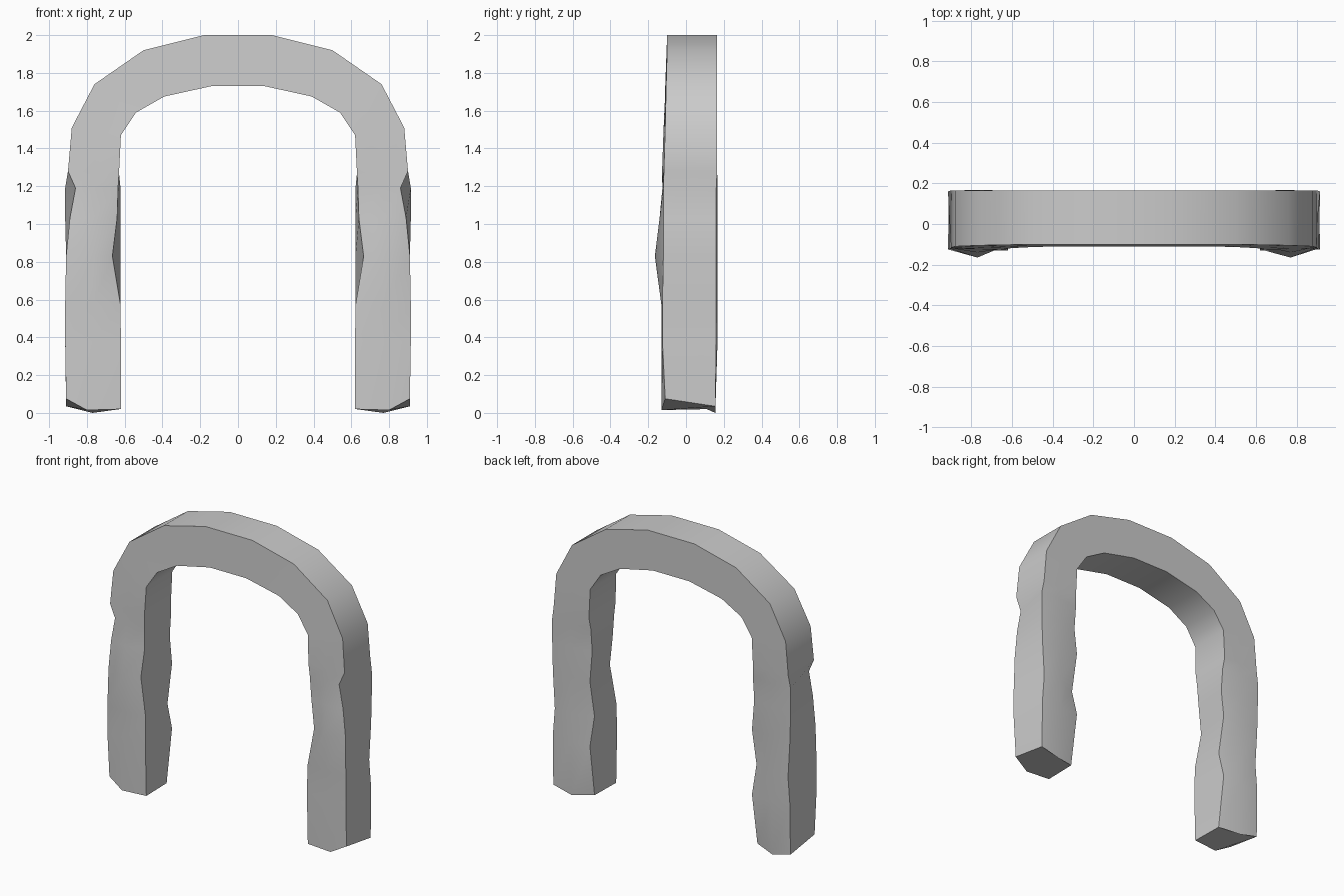
import bpy, bmesh

# Curved arch: (outer x, outer z, inner x, inner z, front y)
arch = [
    (0.18, 2.00, 0.14, 1.73, -0.105), (0.50, 1.92, 0.39, 1.675, -0.105),
    (0.76, 1.74, 0.54, 1.59, -0.11), (0.88, 1.51, 0.62, 1.47, -0.115),
    (0.90, 1.28, 0.63, 1.27, -0.122),
]
# Hewn legs: z, outer front x y, middle front y, inner front x y, inner back y, outer back x
leg = [
    (1.19, 0.860, -0.120, -0.125, 0.635, -0.120, 0.155, 0.915),
    (1.03, 0.890, -0.120, -0.140, 0.640, -0.110, 0.140, 0.915),
    (0.83, 0.910, -0.120, -0.165, 0.665, -0.115, 0.165, 0.910),
    (0.57, 0.915, -0.125, -0.130, 0.622, -0.125, 0.115, 0.895),
    (0.38, 0.915, -0.125, -0.130, 0.620, -0.130, 0.165, 0.910),
]


def arch_ring(ox, oz, ix, iz, f):
    mx, mz = (ox + ix) / 2, (oz + iz) / 2
    return [(ox, f + 0.005, oz), (mx, f, mz), (ix, f - 0.005, iz),
            (ix, 0.165, iz), (mx, 0.165, mz), (ox, 0.165, oz)]


def leg_ring(z, ofx, ofy, mfy, ifx, ify, iby, obx):
    return [(ofx, ofy, z), (0.77, mfy, z), (ifx, ify, z),
            (0.622, iby, z), (0.77, 0.167, z), (obx, 0.16, z)]


# Sections down the right-hand side, ending in a chipped foot
half = [arch_ring(*r) for r in arch] + [leg_ring(*r) for r in leg]
half.append([(0.91, -0.110, 0.075), (0.80, -0.130, 0.015), (0.62, -0.120, 0.02),
             (0.625, 0.110, 0.02), (0.77, 0.155, 0.0), (0.91, 0.155, 0.035)])
mirrored = [[(-x, y, z) for x, y, z in ring] for ring in half]
sections = mirrored[::-1] + half

# Skin the sections into one solid
bm = bmesh.new()
rings = [[bm.verts.new(p) for p in s] for s in sections]
for a, b in zip(rings, rings[1:]):
    for i in range(6):
        j = (i + 1) % 6
        bm.faces.new((a[i], a[j], b[j], b[i]))
for end in (rings[0], rings[-1]):
    bm.faces.new(end)
bmesh.ops.recalc_face_normals(bm, faces=bm.faces)
mesh = bpy.data.meshes.new("stone_arch")
bm.to_mesh(mesh)
bm.free()
obj = bpy.data.objects.new("stone_arch", mesh)
bpy.context.collection.objects.link(obj)

# Smooth shading with crisp edges
bpy.context.view_layer.objects.active = obj
obj.select_set(True)
bpy.ops.object.shade_smooth_by_angle(angle=0.55)
